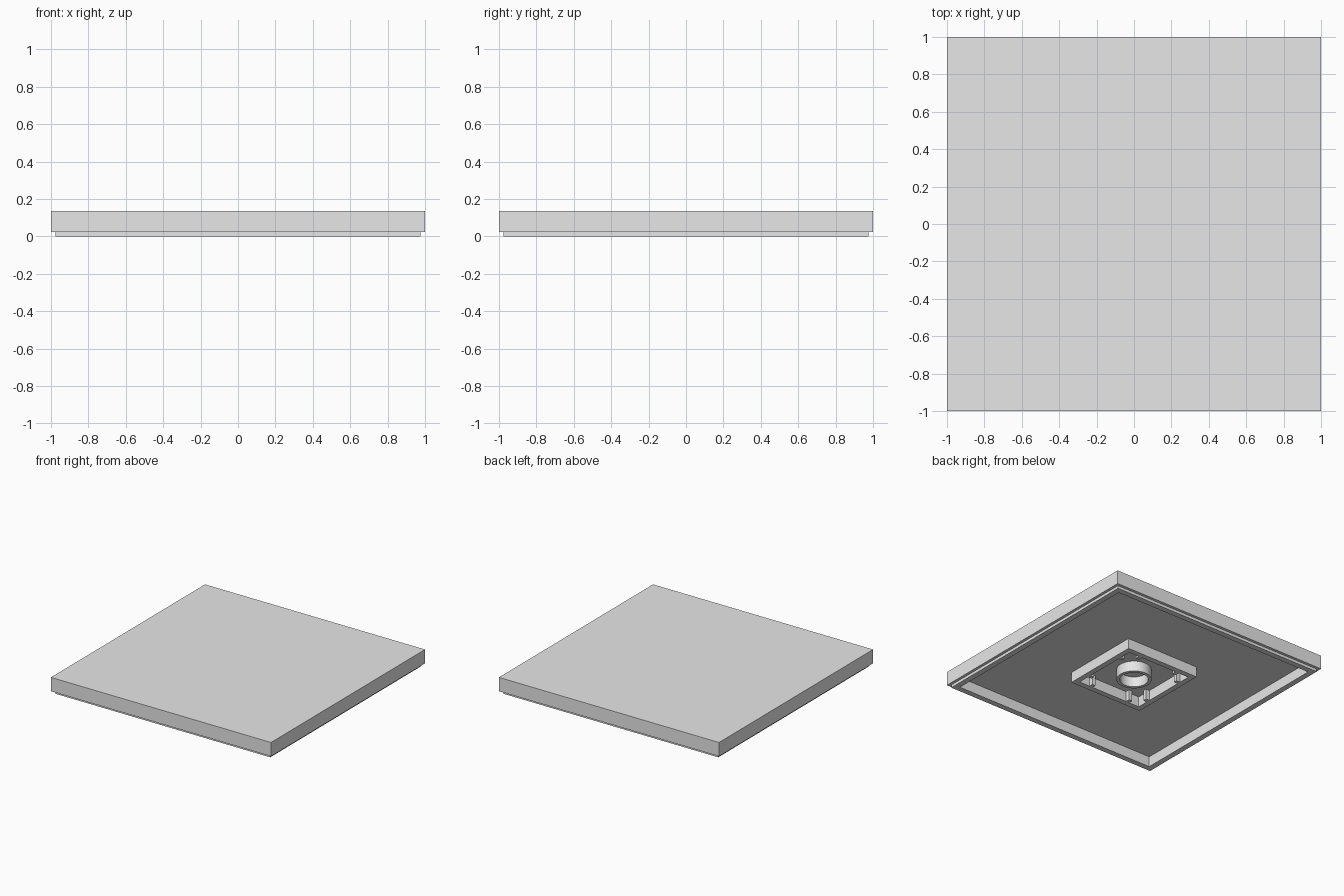
import bpy
import bmesh
from mathutils import Matrix

cube = bpy.data.objects.get("Cube")
if cube:
    bpy.data.objects.remove(cube, do_unlink=True)

TOP, LEDGE, CEILING = 0.137, 0.023, 0.085
OUTER, LIP, CAVITY = 1.0, 0.977, 0.93

grey = bpy.data.materials.new("light grey plastic")
grey.use_nodes = True
colour = (0.8, 0.8, 0.8, 1)
grey.diffuse_color = colour
grey.node_tree.nodes["Principled BSDF"].inputs["Base Color"].default_value = colour


def make(name, bm):
    bmesh.ops.recalc_face_normals(bm, faces=bm.faces)
    mesh = bpy.data.meshes.new(name)
    bm.to_mesh(mesh)
    bm.free()
    mesh.materials.append(grey)
    obj = bpy.data.objects.new(name, mesh)
    bpy.context.collection.objects.link(obj)
    return obj


def square(h, z):
    return [(-h, -h, z), (h, -h, z), (h, h, z), (-h, h, z)]


def lofted(name, sections, closed=False):
    """Join square sections (half width, height); cap the ends unless closed."""
    bm = bmesh.new()
    rings = [[bm.verts.new(p) for p in square(h, z)] for h, z in sections]
    pairs = list(zip(rings, rings[1:]))
    if closed:
        pairs.append((rings[-1], rings[0]))
    else:
        bm.faces.new(rings[0])
        bm.faces.new(rings[-1])
    for a, b in pairs:
        for i in range(4):
            j = (i + 1) % 4
            bm.faces.new((a[i], a[j], b[j], b[i]))
    return make(name, bm)


# Lid shell: flat top, stepped rim and hollow underside
lofted("lid_shell", [(OUTER, TOP), (OUTER, LEDGE), (LIP, LEDGE),
                     (LIP, 0), (CAVITY, 0), (CAVITY, CEILING)])

# Square frame hanging under the middle
lofted("socket_frame", [(0.335, CEILING), (0.335, 0), (0.29, 0), (0.29, CEILING)],
       closed=True)

# Round collar in the middle of the frame
bm = bmesh.new()
profile = [(0.132, CEILING), (0.132, 0), (0.107, 0), (0.107, CEILING)]
points = [bm.verts.new((r, 0, z)) for r, z in profile]
edges = [bm.edges.new((points[i], points[(i + 1) % 4])) for i in range(4)]
bmesh.ops.spin(bm, geom=points + edges, cent=(0, 0, 0), axis=(0, 0, 1),
               angle=6.283185, steps=48, use_merge=True)
bmesh.ops.remove_doubles(bm, verts=bm.verts, dist=0.0001)
collar = make("centre_collar", bm)
bpy.context.view_layer.objects.active = collar
collar.select_set(True)
bpy.ops.object.shade_smooth_by_angle()

# Two grip ribs on the inside of each frame wall
bm = bmesh.new()
for turn in range(4):
    spin = Matrix.Rotation(turn * 1.570796, 4, "Z")
    for side in (-1, 1):
        place = Matrix.Translation((0.275, side * 0.18, CEILING / 2))
        size = Matrix.Diagonal((0.04, 0.03, CEILING, 1))
        bmesh.ops.create_cube(bm, size=1, matrix=spin @ place @ size)
make("frame_ribs", bm)
